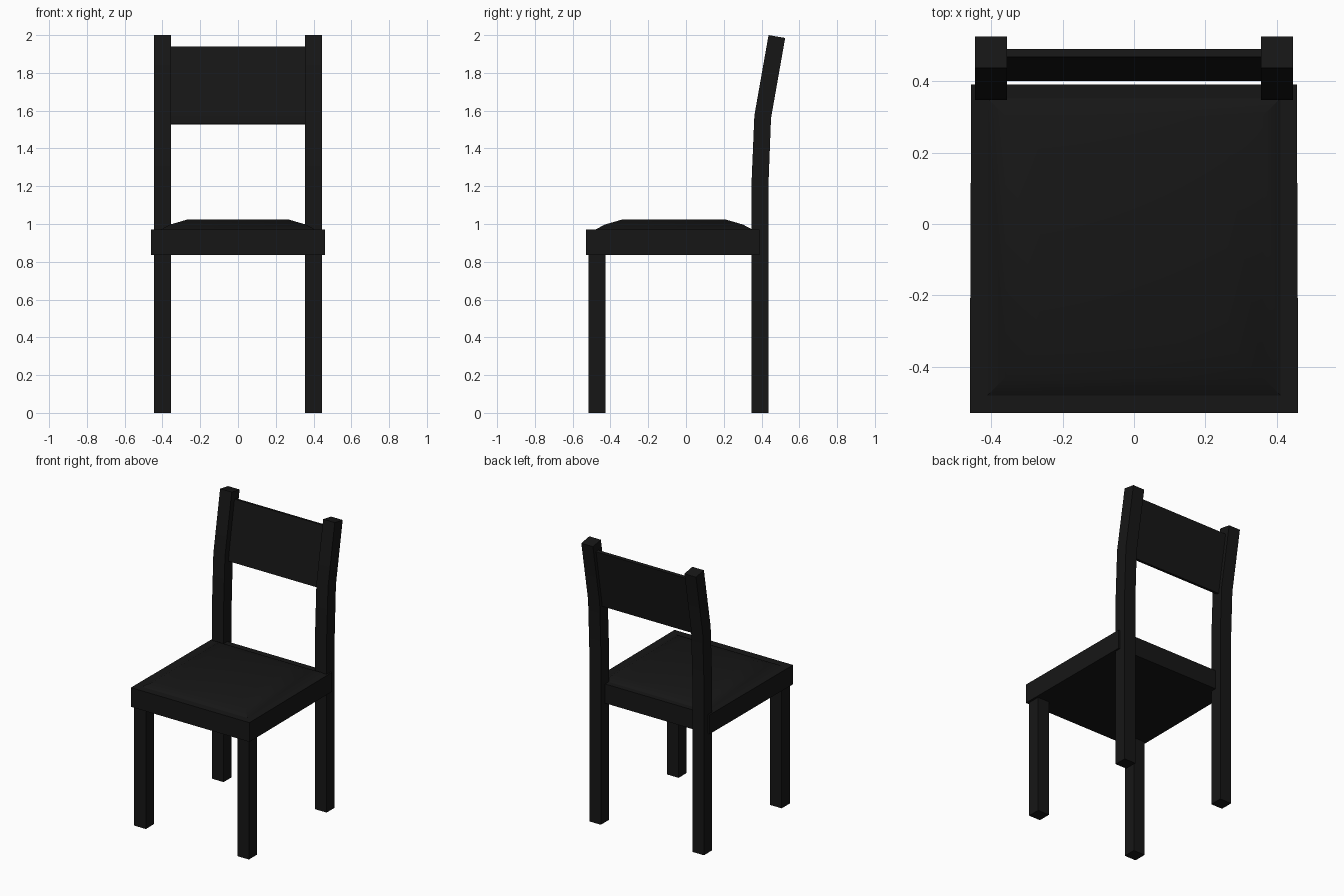
import bpy, bmesh, math

if "Cube" in bpy.data.objects:
    bpy.data.objects.remove(bpy.data.objects["Cube"])

black = bpy.data.materials.new("black_paint")
black.diffuse_color = (0.008, 0.008, 0.008, 1)
black.use_nodes = True
black.node_tree.nodes["Principled BSDF"].inputs["Base Color"].default_value = black.diffuse_color


def loft(name, rings, angle=30):
    """Skin a stack of equal-sized point rings and cap both ends."""
    bm = bmesh.new()
    loops = [[bm.verts.new(p) for p in ring] for ring in rings]
    n = len(rings[0])
    for a, b in zip(loops, loops[1:]):
        for i in range(n):
            j = (i + 1) % n
            bm.faces.new((a[i], a[j], b[j], b[i]))
    bm.faces.new(loops[0][::-1])
    bm.faces.new(loops[-1])
    bmesh.ops.recalc_face_normals(bm, faces=bm.faces)
    mesh = bpy.data.meshes.new(name)
    bm.to_mesh(mesh)
    bm.free()
    obj = bpy.data.objects.new(name, mesh)
    bpy.context.collection.objects.link(obj)
    mesh.materials.append(black)
    bpy.ops.object.select_all(action='DESELECT')
    obj.select_set(True)
    bpy.context.view_layer.objects.active = obj
    bpy.ops.object.shade_smooth_by_angle(angle=math.radians(angle))
    return obj


def rect(x0, x1, y0, y1, z, taper=0.0):
    return [(x0, y0, z), (x1, y0, z), (x1 - taper, y1, z), (x0 + taper, y1, z)]


# Seat frame, a touch narrower at the back
loft("seat", [rect(-0.46, 0.46, -0.53, 0.39, z, 0.004) for z in (0.835, 0.97)])

# Padded cushion with two sloping bands
loft("cushion", [rect(-0.41 + d, 0.41 - d, -0.48 + d, 0.352 - d, z)
                 for d, z in ((0, 0.96), (0, 0.97), (0.05, 0.997), (0.147, 1.025))])

# Legs; the back pair run up into the leaning back posts
post = [(0.347, 0, 0.437, 0), (0.347, 1.22, 0.437, 1.22),
        (0.362, 1.575, 0.45, 1.56), (0.437, 2.0, 0.525, 1.985)]
for side, s in (("left", -1), ("right", 1)):
    x0, x1 = sorted((s * 0.355, s * 0.445))
    loft("front_leg_" + side, [rect(x0, x1, -0.515, -0.425, z) for z in (0, 0.85)])
    loft("back_leg_" + side, [[(x0, yf, zf), (x1, yf, zf), (x1, yb, zb), (x0, yb, zb)]
                              for yf, zf, yb, zb in post])

# Thin backrest panel between the posts
panel = [(0.40, 1.53, 0.422, 1.527), (0.407, 1.58, 0.429, 1.577),
         (0.468, 1.94, 0.49, 1.936)]
loft("backrest", [[(-0.36, yf, zf), (0.36, yf, zf), (0.36, yb, zb), (-0.36, yb, zb)]
                  for yf, zf, yb, zb in panel])
